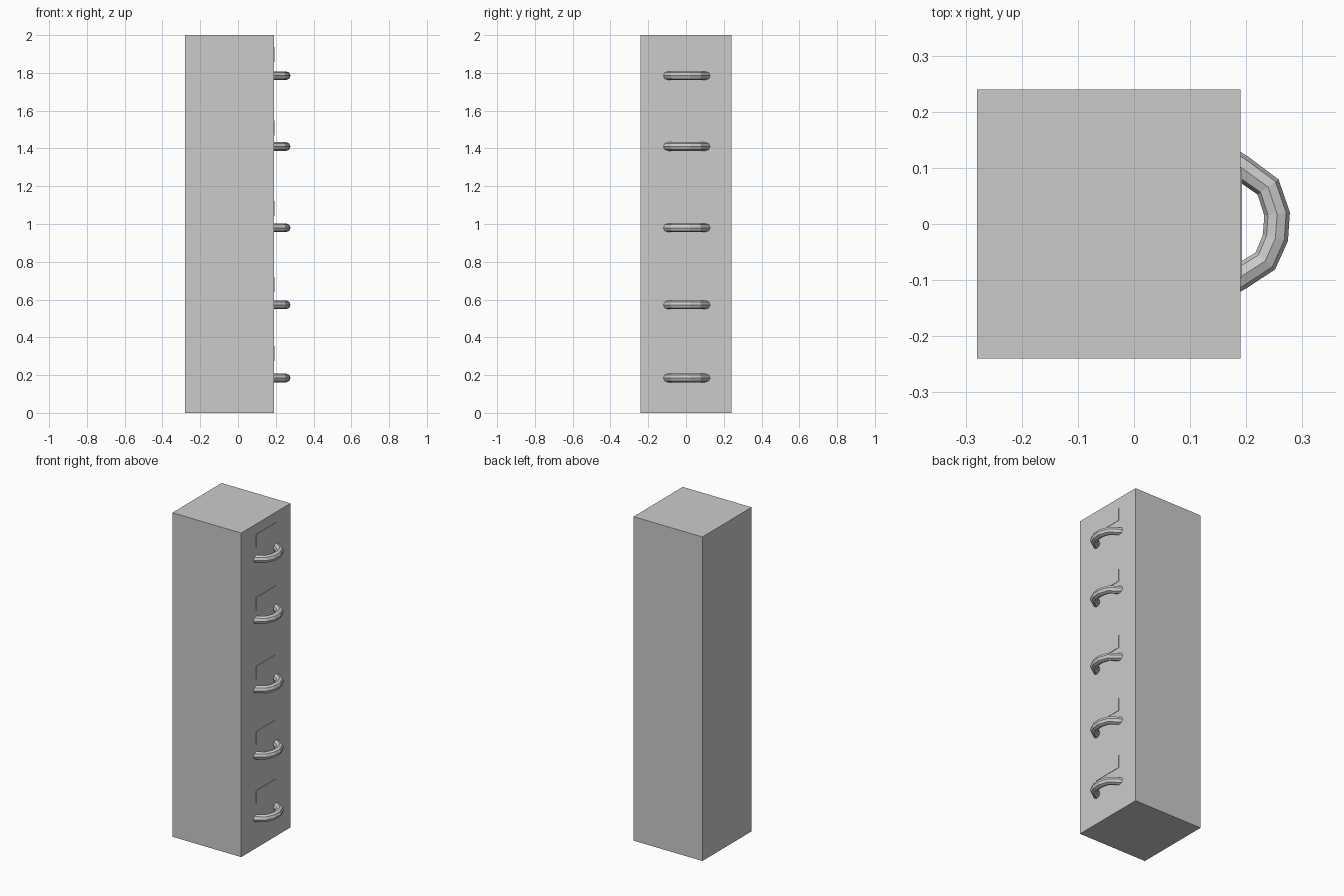
import bpy

if "Cube" in bpy.data.objects:
    bpy.data.objects.remove(bpy.data.objects["Cube"])

HANDLE_Z = [1.785, 1.41, 0.98, 0.572, 0.185]
LABEL_Z = [1.897, 1.508, 1.083, 0.68, 0.315]


def box(name, lo, hi):
    centre = [(a + b) / 2 for a, b in zip(lo, hi)]
    bpy.ops.mesh.primitive_cube_add(size=1, location=centre)
    ob = bpy.context.object
    ob.name = name
    ob.scale = [b - a for a, b in zip(lo, hi)]
    bpy.ops.object.transform_apply(location=False, rotation=False, scale=True)
    return ob


def handle(name, z):
    # faceted bow handle, ends sunk into the cabinet
    path = [(0.165, 0.117), (0.192, 0.100), (0.239, 0.066), (0.255, 0.018),
            (0.252, -0.025), (0.234, -0.066), (0.190, -0.094), (0.165, -0.108)]
    cu = bpy.data.curves.new(name, 'CURVE')
    cu.dimensions = '3D'
    cu.bevel_depth = 0.023
    cu.bevel_resolution = 2
    cu.use_fill_caps = True
    sp = cu.splines.new('POLY')
    sp.points.add(len(path) - 1)
    for p, (x, y) in zip(sp.points, path):
        p.co = (x, y, 0, 1)
    sp.use_smooth = False
    ob = bpy.data.objects.new(name, cu)
    ob.location.z = z
    bpy.context.collection.objects.link(ob)
    bpy.ops.object.select_all(action='DESELECT')
    ob.select_set(True)
    bpy.context.view_layer.objects.active = ob
    bpy.ops.object.convert(target='MESH')


# cabinet body
box("cabinet_body", (-0.28, -0.24, 0), (0.19, 0.24, 2))

# one handle and one thin label plate per drawer
for i, (hz, lz) in enumerate(zip(HANDLE_Z, LABEL_Z), 1):
    handle(f"drawer_handle_{i}", hz)
    box(f"label_plate_{i}", (0.185, -0.095, lz - 0.04), (0.1925, 0.095, lz + 0.04))
